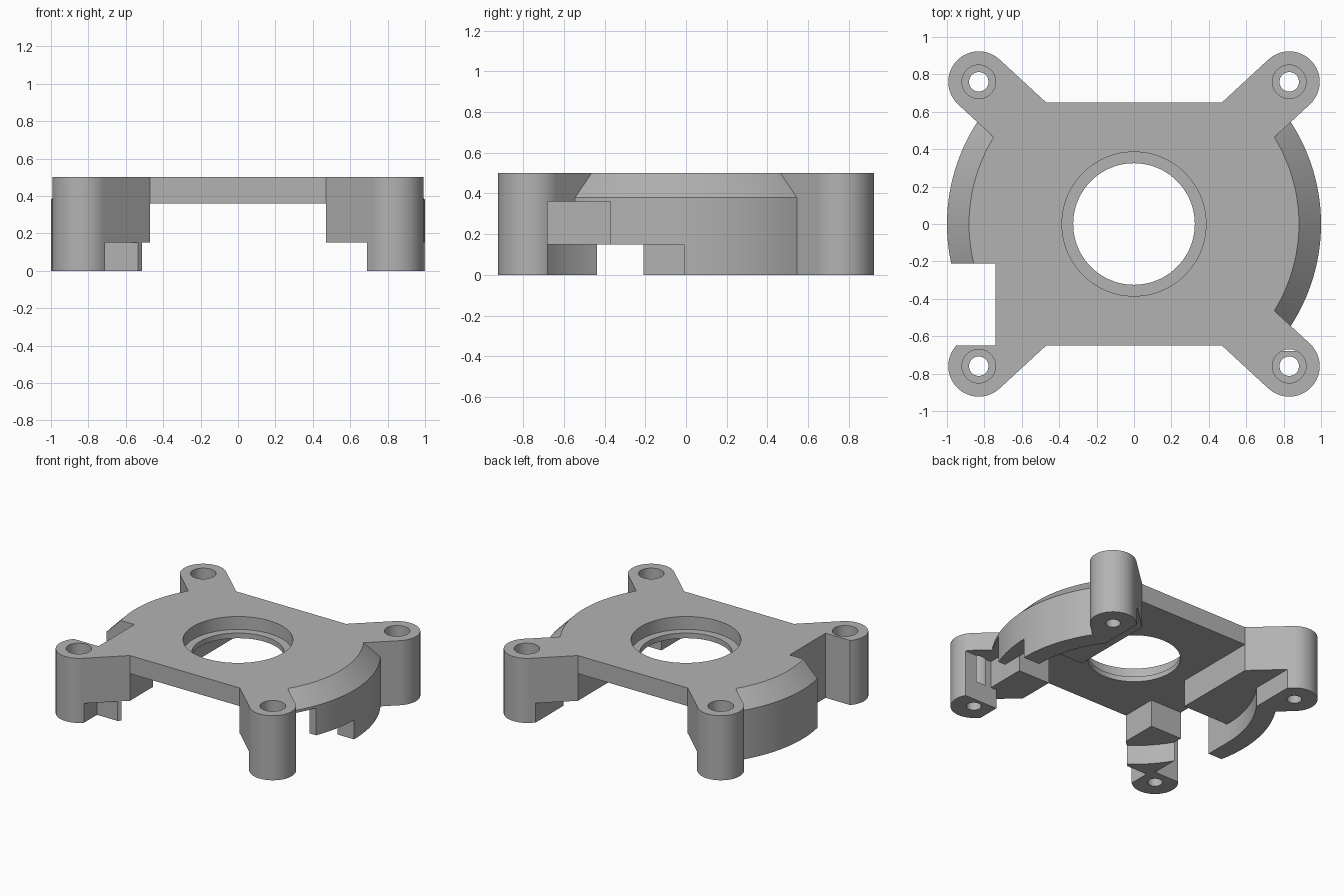
import bpy
import bmesh
from math import cos, sin, tau, radians

old = bpy.data.objects.get("Cube")
if old:
    bpy.data.objects.remove(old, do_unlink=True)

TOP = 0.5       # top face
DECK = 0.36     # underside of the centre plate
STEP = 0.15     # underside of the arms
LOW, HIGH = -0.1, 0.6   # overshoot for cutters

grey = bpy.data.materials.new("plain grey")
grey.use_nodes = True
grey.diffuse_color = (0.45, 0.45, 0.45, 1)
grey.node_tree.nodes["Principled BSDF"].inputs["Base Color"].default_value = (0.45, 0.45, 0.45, 1)


def prism(name, outline, z0, z1):
    """Extrude a flat outline between two heights."""
    bm = bmesh.new()
    face = bm.faces.new([bm.verts.new((x, y, z0)) for x, y in outline])
    moved = bmesh.ops.extrude_face_region(bm, geom=[face])["geom"]
    verts = [v for v in moved if isinstance(v, bmesh.types.BMVert)]
    bmesh.ops.translate(bm, verts=verts, vec=(0, 0, z1 - z0))
    bmesh.ops.recalc_face_normals(bm, faces=bm.faces)
    mesh = bpy.data.meshes.new(name)
    bm.to_mesh(mesh)
    bm.free()
    mesh.materials.append(grey)
    obj = bpy.data.objects.new(name, mesh)
    bpy.context.collection.objects.link(obj)
    return obj


def block(name, x0, x1, y0, y1, z0, z1):
    return prism(name, [(x0, y0), (x1, y0), (x1, y1), (x0, y1)], z0, z1)


def cylinder(name, x, y, r, z0, z1, n=64):
    ring = [(x + r * cos(tau * i / n), y + r * sin(tau * i / n)) for i in range(n)]
    return prism(name, ring, z0, z1)


def combine(target, other, operation):
    """Apply a boolean and discard the second solid."""
    other.hide_render = True
    mod = target.modifiers.new(operation.lower(), 'BOOLEAN')
    mod.operation = operation
    mod.solver = 'EXACT'
    mod.object = other
    bpy.context.view_layer.objects.active = target
    bpy.ops.object.modifier_apply(modifier=mod.name)
    bpy.data.objects.remove(other, do_unlink=True)


# Round side walls with a sloping shoulder
bracket = cylinder("mounting_bracket", 0, 0, 1.0, 0, 0.38, 128)
bm = bmesh.new()
bm.from_mesh(bracket.data)
cap = max(bm.faces, key=lambda f: f.calc_center_median().z)
moved = bmesh.ops.extrude_face_region(bm, geom=[cap])["geom"]
if cap.is_valid:
    bmesh.ops.delete(bm, geom=[cap], context='FACES_ONLY')
for v in moved:
    if isinstance(v, bmesh.types.BMVert):
        v.co = (v.co.x * 0.882, v.co.y * 0.882, TOP)
bmesh.ops.recalc_face_normals(bm, faces=bm.faces)
bm.to_mesh(bracket.data)
bm.free()
combine(bracket, block("side_limit", -1.2, 1.2, -0.545, 0.545, LOW, HIGH), 'INTERSECT')

# Centre plate, diagonal arms and corner posts
combine(bracket, block("centre_plate", -0.47, 0.47, -0.65, 0.65, 0, TOP), 'UNION')
ARM = [(0.47, 0.65), (0.47, 0.2), (0.692, 0.41), (0.941, 0.64), (0.719, 0.88)]
CORNERS = [(sx, sy) for sx in (-1, 1) for sy in (-1, 1)]
for sx, sy in CORNERS:
    combine(bracket, prism("arm", [(sx * x, sy * y) for x, y in ARM], 0, TOP), 'UNION')
    combine(bracket, cylinder("post", sx * 0.83, sy * 0.76, 0.163, 0, TOP), 'UNION')

# Underside: round pocket, centre channel and cross channel
combine(bracket, cylinder("pocket", 0, 0, 0.86, LOW, STEP, 128), 'DIFFERENCE')
combine(bracket, block("channel", -0.47, 0.47, -1.2, 1.2, LOW, DECK), 'DIFFERENCE')
combine(bracket, block("cross_channel", -0.86, 0.87, -0.37, -0.01, LOW, DECK), 'DIFFERENCE')

# Clearance beside the feet
combine(bracket, block("back_clearance", -0.69, 0.69, 0.3, 1.2, LOW, STEP), 'DIFFERENCE')
combine(bracket, block("left_clearance", 0, 0.69, -1.2, -0.2, LOW, STEP), 'DIFFERENCE')
combine(bracket, block("right_clearance", -0.71, 0, -1.2, -0.71, LOW, STEP), 'DIFFERENCE')

# Openings in the two side walls
combine(bracket, block("left_low_slot", 0.6, 1.2, -0.68, -0.01, LOW, STEP), 'DIFFERENCE')
combine(bracket, block("left_slot", 0.74, 1.2, -0.68, -0.37, LOW, DECK), 'DIFFERENCE')
combine(bracket, block("right_notch", -1.2, -0.74, -0.65, -0.21, LOW, HIGH), 'DIFFERENCE')

# Stepped centre hole and stepped screw holes
combine(bracket, cylinder("centre_hole", 0, 0, 0.325, LOW, HIGH, 96), 'DIFFERENCE')
combine(bracket, cylinder("centre_recess", 0, 0, 0.385, 0.4, HIGH, 96), 'DIFFERENCE')
for sx, sy in CORNERS:
    combine(bracket, cylinder("screw_hole", sx * 0.83, sy * 0.76, 0.052, LOW, HIGH, 40), 'DIFFERENCE')
    combine(bracket, cylinder("screw_recess", sx * 0.83, sy * 0.76, 0.09, 0.15, HIGH, 40), 'DIFFERENCE')

# Smooth the round walls, keep the edges crisp
bpy.ops.object.select_all(action='DESELECT')
bracket.select_set(True)
bpy.context.view_layer.objects.active = bracket
bpy.ops.object.shade_smooth_by_angle(angle=radians(25))
